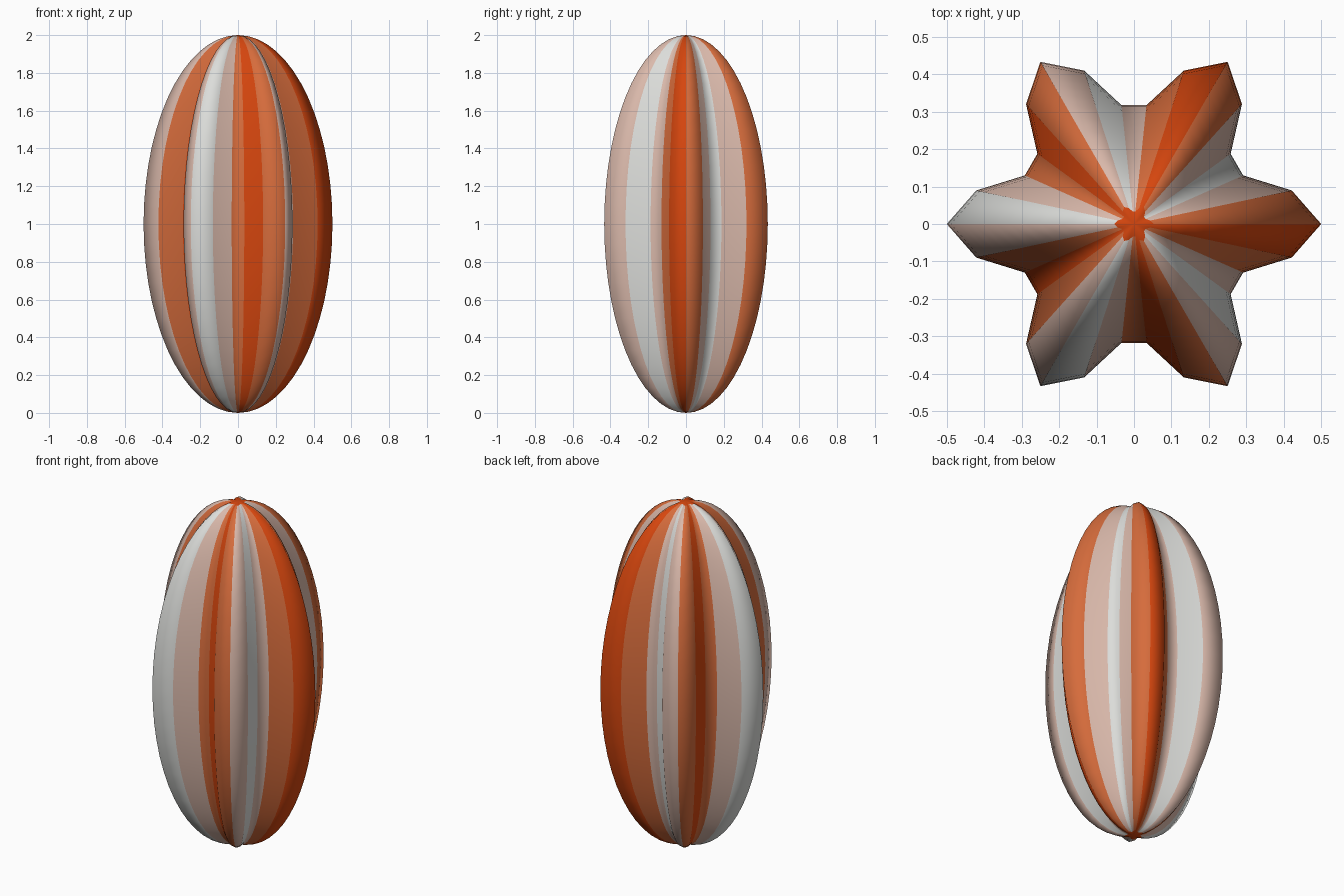
import bpy, bmesh, math

if "Cube" in bpy.data.objects:
    bpy.data.objects.remove(bpy.data.objects["Cube"])

SEGMENTS, RINGS = 30, 30


def material(name, rgb):
    # sRGB 0-255 to linear diffuse colour
    lin = [((c / 255 + 0.055) / 1.055) ** 2.4 for c in rgb]
    m = bpy.data.materials.new(name)
    m.diffuse_color = (*lin, 1)
    m.use_nodes = True
    m.node_tree.nodes["Principled BSDF"].inputs["Base Color"].default_value = m.diffuse_color
    return m


materials = [
    material("deep orange", (214, 70, 14)),
    material("light orange", (214, 108, 60)),
    material("pale pink", (218, 185, 171)),
    material("off white", (220, 221, 218)),
]
# Stripe colours repeat every six columns
STRIPES = [1, 2, 3, 2, 1, 0]


def point(seg, ring):
    # Six-lobed cross-section swept along an upright ellipse
    a = math.tau * seg / SEGMENTS
    t = math.pi * ring / RINGS
    r = (0.4 + 0.1 * math.cos(6 * a)) * math.sin(t)
    return (r * math.cos(a), r * math.sin(a), 1 - math.cos(t))


bm = bmesh.new()
bottom = bm.verts.new((0, 0, 0))
top = bm.verts.new((0, 0, 2))
rows = [[bm.verts.new(point(s, k)) for s in range(SEGMENTS)] for k in range(1, RINGS)]


def face(verts, colour):
    f = bm.faces.new(verts)
    f.material_index = colour
    f.smooth = True


for s in range(SEGMENTS):
    n = (s + 1) % SEGMENTS
    # Orange caps at both poles
    face((bottom, rows[0][n], rows[0][s]), 0)
    face((top, rows[-1][s], rows[-1][n]), 0)
    # Vertical stripes
    for lo, hi in zip(rows, rows[1:]):
        face((lo[s], lo[n], hi[n], hi[s]), STRIPES[s % 6])

mesh = bpy.data.meshes.new("lobed_body")
bm.to_mesh(mesh)
bm.free()
for m in materials:
    mesh.materials.append(m)
body = bpy.data.objects.new("lobed_body", mesh)
bpy.context.collection.objects.link(body)
